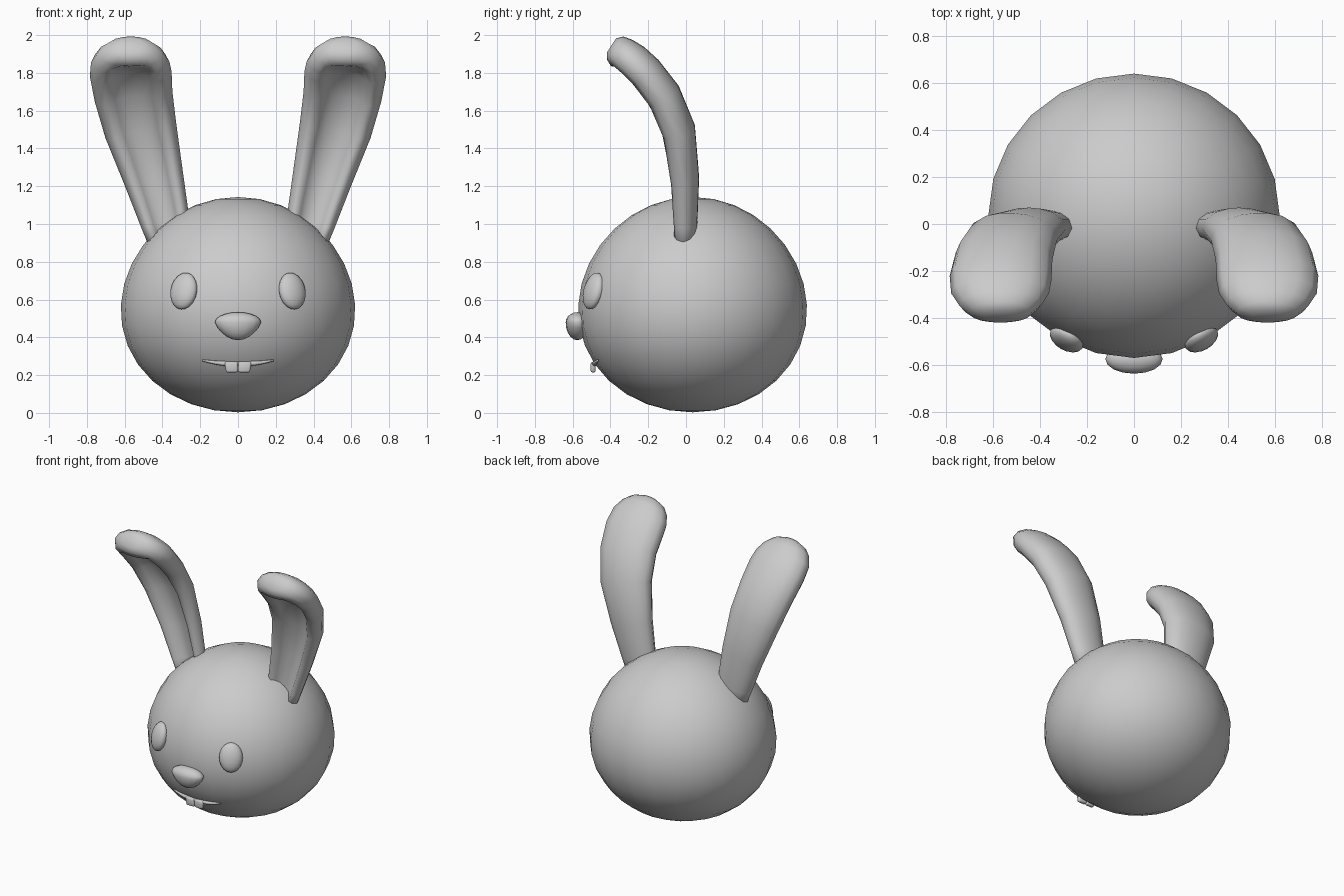
import bpy, bmesh
from math import radians, sqrt
from mathutils import Vector, Matrix

if "Cube" in bpy.data.objects:
    bpy.data.objects.remove(bpy.data.objects["Cube"])

RX, RY, RZ, CY, CZ = 0.62, 0.605, 0.57, 0.035, 0.573


def finish(name, bm):
    bmesh.ops.recalc_face_normals(bm, faces=bm.faces)
    me = bpy.data.meshes.new(name)
    bm.to_mesh(me)
    bm.free()
    for p in me.polygons:
        p.use_smooth = True
    ob = bpy.data.objects.new(name, me)
    bpy.context.collection.objects.link(ob)
    return ob


def ball(seg, rings):
    bm = bmesh.new()
    bmesh.ops.create_uvsphere(bm, u_segments=seg, v_segments=rings, radius=1)
    return bm


def head_y(x, z):
    """Front surface of the head at (x, z)."""
    n = (z - CZ) / RZ
    k = 1 - 0.05 * n
    return CY - RY * k * sqrt(max(0, 1 - n * n - (x / RX / k) ** 2))


def loft(bm, rings):
    loops = [[bm.verts.new(p) for p in r] for r in rings]
    for a, b in zip(loops, loops[1:]):
        for i in range(len(a)):
            j = (i + 1) % len(a)
            bm.faces.new((a[i], a[j], b[j], b[i]))
    bm.faces.new(loops[0])
    bm.faces.new(loops[-1])


# Head: ball slightly fuller towards the bottom
bm = ball(24, 16)
for v in bm.verts:
    k = 1 - 0.05 * v.co.z
    v.co = (v.co.x * RX * k, CY + v.co.y * RY * k, CZ + v.co.z * RZ)
finish("head", bm)

# Ears: lofted sections (x, y, z, half width, half thickness, groove amount)
SECTIONS = [
    (0.34, -0.01, 0.85, 0.11, 0.065, 1),
    (0.385, -0.01, 1.01, 0.13, 0.07, 1),
    (0.445, -0.015, 1.24, 0.158, 0.085, 1),
    (0.515, -0.05, 1.50, 0.192, 0.10, 1),
    (0.553, -0.13, 1.68, 0.208, 0.105, 1),
    (0.568, -0.225, 1.80, 0.217, 0.105, 1),
    (0.57, -0.29, 1.862, 0.208, 0.102, 0.6),
    (0.568, -0.34, 1.905, 0.175, 0.09, 0),
    (0.568, -0.375, 1.932, 0.13, 0.075, 0),
    (0.568, -0.395, 1.945, 0.07, 0.045, 0),
]
# Half profile: across, front-to-back, how far the groove sinks the point
HALF = [(0, 1, 0.95), (0.28, 0.97, 0.87), (0.48, 0.9, 0.5), (0.66, 0.8, 0.02),
        (0.86, 0.58, 0), (1, 0.08, 0), (0.9, -0.45, 0), (0.62, -0.8, 0),
        (0.3, -0.96, 0), (0, -1, 0)]
PROFILE = HALF + [(-u, v, g) for u, v, g in HALF[-2:0:-1]]


def ear(name, side):
    pts = [Vector(s[:3]) for s in SECTIONS]
    rings = []
    for i, (c, s) in enumerate(zip(pts, SECTIONS)):
        t = (pts[min(i + 1, len(pts) - 1)] - pts[max(i - 1, 0)]).normalized()
        front = t.cross(Vector((1, 0, 0))).normalized()
        if front.y > 0:
            front = -front
        across = front.cross(t).normalized()
        ring = [c + across * u * s[3] + front * (v - g * s[5]) * s[4] for u, v, g in PROFILE]
        rings.append([(p.x * side, p.y, p.z) for p in ring])
    bm = bmesh.new()
    loft(bm, rings)
    finish(name, bm)


# Eyes: flattened ovals lying on the head
def eye(name, side):
    bm = ball(16, 10)
    m = (Matrix.Translation((0.287 * side, -0.49, 0.645))
         @ Matrix.Rotation(radians(30 * side), 4, 'Z')
         @ Matrix.Rotation(radians(-15), 4, 'X')
         @ Matrix.Diagonal((0.078, 0.042, 0.1, 1)))
    bm.transform(m)
    finish(name, bm)


for label, side in (("left", -1), ("right", 1)):
    ear(label + "_ear", side)
    eye(label + "_eye", side)

# Nose: rounded triangle, narrower below
bm = ball(16, 10)
for v in bm.verts:
    x, y, z = v.co
    v.co = (0.122 * x * (1 + 0.22 * min(z, 0)), -0.575 + 0.062 * y,
            0.48 + z * (0.053 if z > 0 else 0.095))
finish("nose", bm)

# Mouth: thin tapered smile following the head
bm = bmesh.new()
rings = []
for i in range(13):
    x = -0.187 + 0.374 * i / 12
    f = (x / 0.187) ** 2
    z = 0.258 + 0.02 * f
    r = 0.014 - 0.009 * f
    c = Vector((x, head_y(x, z) - 0.004, z))
    rings.append([c + Vector((0, a * r, b * r)) for a, b in
                  ((-1, 0), (-0.7, 0.7), (0, 1), (0.7, 0.7), (1, 0), (0.7, -0.7), (0, -1), (-0.7, -0.7))])
loft(bm, rings)
finish("mouth", bm)

# Two front teeth: bevelled blocks
for label, side in (("left", -1), ("right", 1)):
    bm = bmesh.new()
    bmesh.ops.create_cube(bm, size=1)
    bm.transform(Matrix.Translation((0.036 * side, -0.492, 0.242)) @ Matrix.Diagonal((0.07, 0.026, 0.056, 1)))
    for v in bm.verts:
        if v.co.z < 0.24 and v.co.x * side > 0.05:
            v.co.x -= 0.008 * side
    bmesh.ops.bevel(bm, geom=bm.edges[:], offset=0.009, segments=2, affect='EDGES', profile=0.5)
    finish(label + "_tooth", bm)
